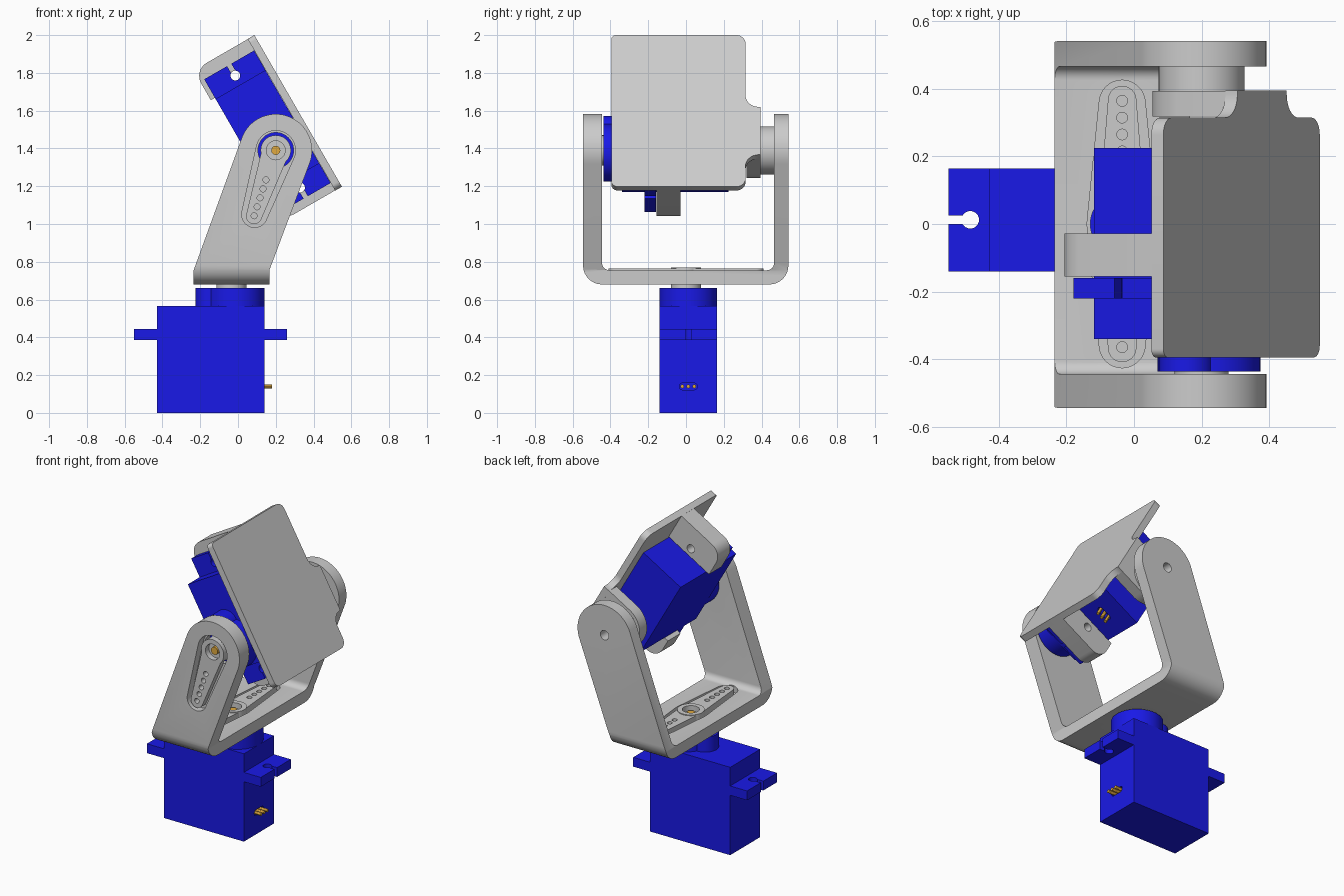
import bpy, bmesh
from math import cos, sin, pi, radians
from mathutils import Matrix, Vector
from mathutils.geometry import convex_hull_2d

if "Cube" in bpy.data.objects:
    bpy.data.objects.remove(bpy.data.objects["Cube"])


def material(name, rgb):
    m = bpy.data.materials.new(name)
    m.diffuse_color = (*rgb, 1)
    m.use_nodes = True
    m.node_tree.nodes["Principled BSDF"].inputs["Base Color"].default_value = m.diffuse_color
    return m


BLUE = material("blue_plastic", (0.01, 0.01, 0.8))
BRASS = material("brass", (0.75, 0.4, 0.05))

# Frames: XZ draws a front profile (depth = -y), YZ a side profile (depth = x)
XZ = Matrix.Rotation(pi / 2, 4, 'X')
YZ = Matrix(((0, 0, 1, 0), (1, 0, 0, 0), (0, 1, 0, 0), (0, 0, 0, 1)))
PIVOT = (0.2, 1.39)
TILT = Matrix.Translation((PIVOT[0], 0, PIVOT[1])) @ Matrix.Rotation(radians(-30), 4, 'Y')
SERVO_PAN = Matrix.Translation((-0.035, 0, 0))
SERVO_TILT = TILT @ Matrix(((0, 1, 0, 0), (0, 0, -1, 0.225), (-1, 0, 0, 0), (0, 0, 0, 1)))


def circle(x, y, r, n=48):
    return [(x + r * cos(2 * pi * i / n), y + r * sin(2 * pi * i / n)) for i in range(n)]


def hull(*pts):
    flat = [p for group in pts for p in group]
    return [flat[i] for i in convex_hull_2d([Vector(p) for p in flat])]


def rect(x0, x1, y0, y1):
    return [(x0, y0), (x1, y0), (x1, y1), (x0, y1)]


def fillet(pts, n=8):
    """Polygon from (x, y, radius) corners that are all right angles."""
    out = []
    for i, (x, y, r) in enumerate(pts):
        p = Vector((x, y))
        if r == 0:
            out.append((x, y))
            continue
        a = (Vector(pts[i - 1][:2]) - p).normalized() * r
        b = (Vector(pts[(i + 1) % len(pts)][:2]) - p).normalized() * r
        for k in range(n + 1):
            t = pi / 2 * k / n
            out.append(tuple(p + a * (1 - sin(t)) + b * (1 - cos(t))))
    return out


def prism(name, pts, z0, z1, frame=Matrix(), mat=None):
    bm = bmesh.new()
    face = bm.faces.new([bm.verts.new((x, y, z0)) for x, y in pts])
    ext = bmesh.ops.extrude_face_region(bm, geom=[face])
    bmesh.ops.translate(bm, vec=(0, 0, z1 - z0),
                        verts=[v for v in ext['geom'] if isinstance(v, bmesh.types.BMVert)])
    bmesh.ops.recalc_face_normals(bm, faces=bm.faces)
    bm.transform(frame)
    me = bpy.data.meshes.new(name)
    bm.to_mesh(me)
    bm.free()
    ob = bpy.data.objects.new(name, me)
    bpy.context.collection.objects.link(ob)
    if mat:
        me.materials.append(mat)
    return ob


def combine(ob, cutters, op='DIFFERENCE'):
    for c in cutters:
        c.hide_render = True
        mod = ob.modifiers.new("bool", 'BOOLEAN')
        mod.operation, mod.object, mod.solver = op, c, 'EXACT'
        bpy.context.view_layer.objects.active = ob
        bpy.ops.object.modifier_apply(modifier=mod.name)
        bpy.data.objects.remove(c)


def servo(name, M, angles):
    """Servo with its shaft on local z, and a horn arm for each angle."""
    yc = 0.0125
    # case with a recess for the connector
    case = prism(name + "_case", rect(-0.395, 0.175, -0.14, 0.165), 0, 0.565, M, BLUE)
    combine(case, [prism("cut", hull(circle(-0.03 + yc, 0.14, 0.018, 16), circle(0.03 + yc, 0.14, 0.018, 16)),
                         0.14, 0.2, M @ YZ)])
    for i in (-1, 0, 1):
        prism(name + "_pin", circle(yc + 0.032 * i, 0.14, 0.01, 12), 0.13, 0.215, M @ YZ, BRASS)
    # slotted mounting tabs
    for x0, x1, hx, edge in ((-0.515, -0.39, -0.45, -0.6), (0.17, 0.295, 0.235, 0.4)):
        tab = prism(name + "_tab", rect(x0, x1, -0.14, 0.165), 0.385, 0.445, M, BLUE)
        combine(tab, [prism("cut", circle(hx, yc, 0.026, 24), 0.3, 0.5, M),
                      prism("cut", rect(min(hx, edge), max(hx, edge), yc - 0.013, yc + 0.013), 0.3, 0.5, M)])
    # gear housing
    prism(name + "_gear_housing", circle(0.0225, yc, 0.1525, 64), 0.56, 0.662, M, BLUE)
    prism(name + "_small_gear_housing", circle(-0.11, yc, 0.08), 0.56, 0.662, M, BLUE)
    # horn hub, screw and arms
    hub = prism(name + "_horn_hub", circle(0, 0, 0.08), 0.655, 0.77, M)
    combine(hub, [prism("cut", circle(0, 0, 0.05), 0.735, 0.8, M)])
    prism(name + "_horn_screw", circle(0, 0, 0.024, 24), 0.73, 0.752, M, BRASS)
    for a in angles:
        A = M @ Matrix.Rotation(radians(a), 4, 'Z')
        arm = prism(name + "_horn_arm", hull(circle(0.03, 0, 0.07), circle(0.367, 0, 0.042)), 0.725, 0.765, A)
        combine(arm, [prism("cut", circle(0, 0, 0.078), 0.7, 0.8, A)] +
                [prism("cut", circle(0.165 + 0.05 * i, 0, 0.016, 16), 0.7, 0.8, A) for i in range(5)])


def horn_pocket(M, angles):
    cuts = [prism("cut", circle(0, 0, 0.094), 0.6, 0.9, M)]
    for a in angles:
        A = M @ Matrix.Rotation(radians(a), 4, 'Z')
        cuts.append(prism("cut", hull(circle(0, 0, 0.104), circle(0.358, 0, 0.068)), 0.718, 0.9, A))
    return cuts


PAN_ARMS, TILT_ARMS = (90, -90), (-48.3,)
servo("pan_servo", SERVO_PAN, PAN_ARMS)
servo("tilt_servo", SERVO_TILT, TILT_ARMS)

# U bracket: U section trimmed by the leaning side profile
section = fillet([(-0.545, 1.7, 0), (-0.545, 0.68, 0.1), (0.542, 0.68, 0.1), (0.542, 1.7, 0),
                  (0.467, 1.7, 0), (0.467, 0.755, 0.04), (-0.445, 0.755, 0.04), (-0.445, 1.7, 0)])
bracket = prism("u_bracket", section, -0.5, 0.6, YZ)
side = hull(circle(*PIVOT, 0.192, 64), [(-0.235, 0.755), (0.166, 0.755)])
foot = min(range(len(side)), key=lambda i: side[i][0])
side[foot + 1:foot + 1] = [(-0.235, 0.6), (0.166, 0.6)]
combine(bracket, [prism("trim", side, -1, 1, XZ)], 'INTERSECT')
combine(bracket, horn_pocket(SERVO_PAN, PAN_ARMS) + horn_pocket(SERVO_TILT, TILT_ARMS) +
        [prism("cut", circle(*PIVOT, 0.03, 24), -0.7, -0.4, XZ)])

# tilting face plate with a side tongue for the pivot ear
prism("face_plate", fillet([(-0.395, -0.342, 0.035), (0.315, -0.342, 0.05), (0.315, -0.146, 0.07),
                            (0.395, -0.146, 0), (0.395, 0.146, 0), (0.315, 0.146, 0.07),
                            (0.315, 0.585, 0.05), (-0.395, 0.585, 0.025)]), 0.166, 0.207, TILT @ YZ)

# pivot ear and boss
TXZ = TILT @ XZ
for name, pts, z0, z1 in (
        ("pivot_ear", hull(circle(0, 0, 0.146, 64), [(0.18, -0.146), (0.18, 0.146)]), -0.394, -0.319),
        ("pivot_boss", circle(0, 0, 0.127, 64), -0.466, -0.39)):
    combine(prism(name, pts, z0, z1, TXZ), [prism("cut", circle(0, 0, 0.03, 24), -0.6, -0.2, TXZ)])

# two posts that carry the tilt servo tabs
for name, inner, outer, hole in (("upper_post", 0.402, 0.584, 0.45), ("lower_post", -0.182, -0.341, -0.235)):
    post = prism(name, fillet([(0.17, inner, 0), (0.17, outer, 0), (-0.165, outer, 0.08), (-0.165, inner, 0)]),
                 0.028, 0.156, TXZ)
    combine(post, [prism("cut", circle(0.0125, hole, 0.026, 24), -0.1, 0.3, TXZ)])

bpy.ops.object.select_all(action='SELECT')
bpy.ops.object.shade_smooth_by_angle(angle=radians(30))
